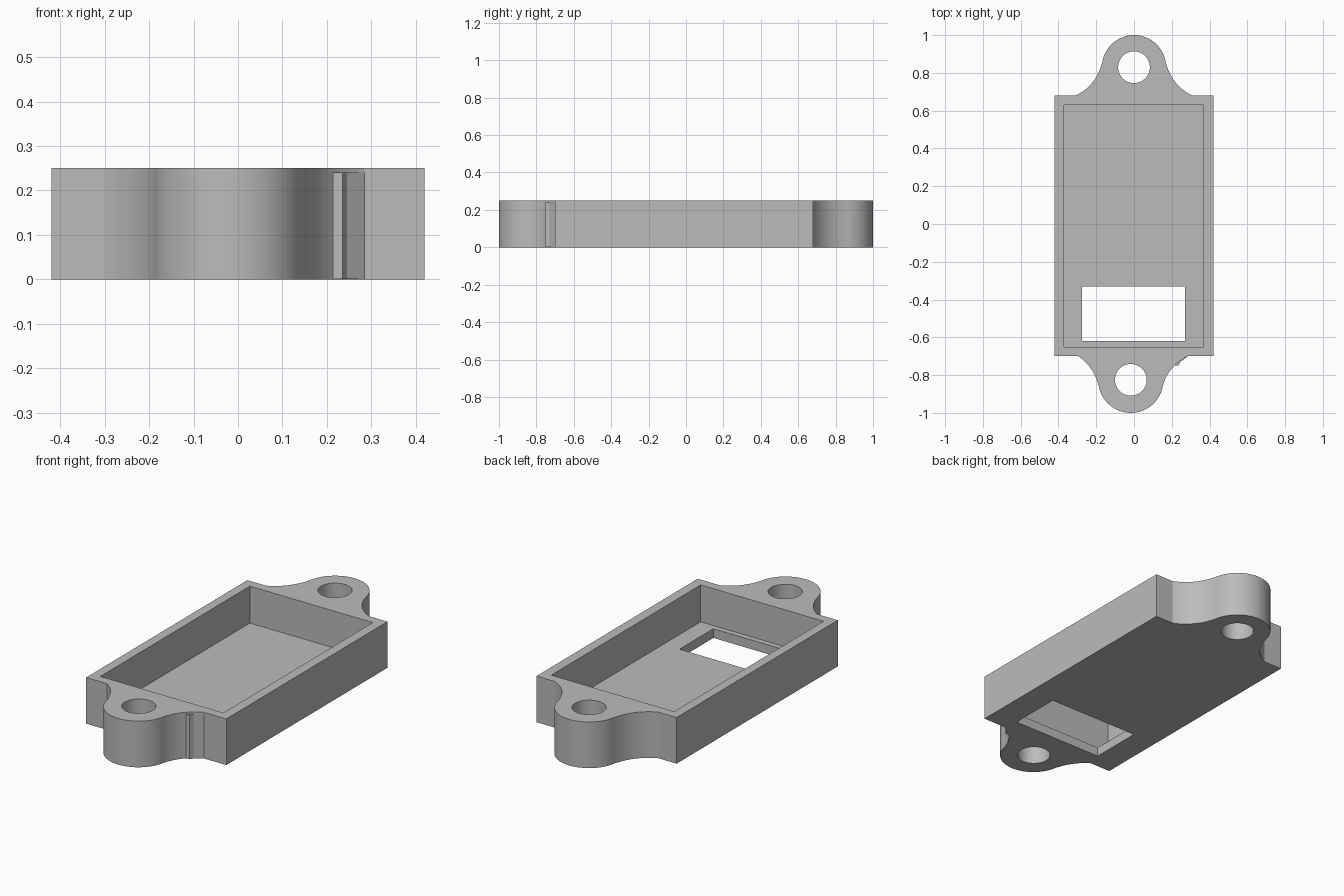
import bpy
import bmesh
from math import cos, sin, radians
from mathutils import Vector

old = bpy.data.objects.get("Cube")
if old:
    bpy.data.objects.remove(old, do_unlink=True)

HEIGHT, FLOOR = 0.25, 0.05

grey = bpy.data.materials.new("plain grey")
grey.use_nodes = True
colour = (0.5, 0.5, 0.5, 1)
grey.diffuse_color = colour
grey.node_tree.nodes["Principled BSDF"].inputs["Base Color"].default_value = colour


def prism(name, outline, low, high):
    """Extrude a flat outline between two heights."""
    bm = bmesh.new()
    face = bm.faces.new([bm.verts.new((x, y, low)) for x, y in outline])
    top = bmesh.ops.extrude_face_region(bm, geom=[face])
    verts = [v for v in top["geom"] if isinstance(v, bmesh.types.BMVert)]
    bmesh.ops.translate(bm, verts=verts, vec=(0, 0, high - low))
    bmesh.ops.recalc_face_normals(bm, faces=bm.faces)
    mesh = bpy.data.meshes.new(name)
    bm.to_mesh(mesh)
    bm.free()
    mesh.materials.append(grey)
    obj = bpy.data.objects.new(name, mesh)
    bpy.context.collection.objects.link(obj)
    return obj


def rectangle(x0, x1, y0, y1):
    return [(x0, y0), (x1, y0), (x1, y1), (x0, y1)]


def circle(cx, cy, r, start=0, end=360, steps=48):
    span = steps if end - start == 360 else steps + 1
    angles = [radians(start + (end - start) * i / steps) for i in range(span)]
    return [(cx + r * cos(a), cy + r * sin(a)) for a in angles]


def neck(foot, bend, tip, steps=12):
    """Concave curve from the body edge to the ear."""
    a, b, c = Vector(foot), Vector(bend), Vector(tip)
    ts = [i / steps for i in range(steps)]
    return [tuple(a * (1 - t) ** 2 + b * 2 * t * (1 - t) + c * t * t) for t in ts]


def ear(cx, cy, r, edge, right, left, side):
    """Rounded mounting ear with flared necks, listed anticlockwise."""
    bend_y = edge + side * 0.05
    mid = 90 if side > 0 else 270
    arc = circle(cx, cy, r, mid - 80, mid + 80)
    first, last = (right, left) if side > 0 else (left, right)
    bend_x = 0.2 * side
    entry = neck((first, edge), (cx + bend_x, bend_y), arc[0])
    leave = neck((last, edge), (cx - bend_x, bend_y), arc[-1])
    return entry + arc + leave[::-1]


# Case: rectangular body and both ears in one outline
outline = [(-0.42, -0.70)]
outline += ear(-0.017, -0.828, 0.172, -0.70, 0.285, -0.295, -1)
outline += [(0.42, -0.70), (0.42, 0.68)]
outline += ear(0, 0.83, 0.17, 0.68, 0.31, -0.31, 1)
outline += [(-0.42, 0.68)]
case = prism("case", outline, 0, HEIGHT)

# Pocket, window and screw holes
cutters = [
    prism("pocket_cutter", rectangle(-0.37, 0.367, -0.65, 0.63), FLOOR, HEIGHT + 0.1),
    prism("window_cutter", rectangle(-0.275, 0.27, -0.62, -0.33), -0.1, 0.1),
    prism("front_hole_cutter", circle(-0.017, -0.825, 0.084), -0.1, HEIGHT + 0.1),
    prism("back_hole_cutter", circle(0, 0.83, 0.084), -0.1, HEIGHT + 0.1),
]
for cutter in cutters:
    cut = case.modifiers.new(cutter.name, "BOOLEAN")
    cut.operation = "DIFFERENCE"
    cut.solver = "EXACT"
    cut.object = cutter
bpy.context.view_layer.objects.active = case
case.select_set(True)
for cutter in cutters:
    bpy.ops.object.modifier_apply(modifier=cutter.name)
    bpy.data.objects.remove(cutter, do_unlink=True)
bpy.ops.object.shade_smooth_by_angle(angle=radians(25))

# Small nub beside the front ear
nub = [(0.17, -0.75), (0.235, -0.75), (0.245, -0.73), (0.285, -0.70), (0.2, -0.69)]
prism("front_nub", nub, 0.001, 0.24)
